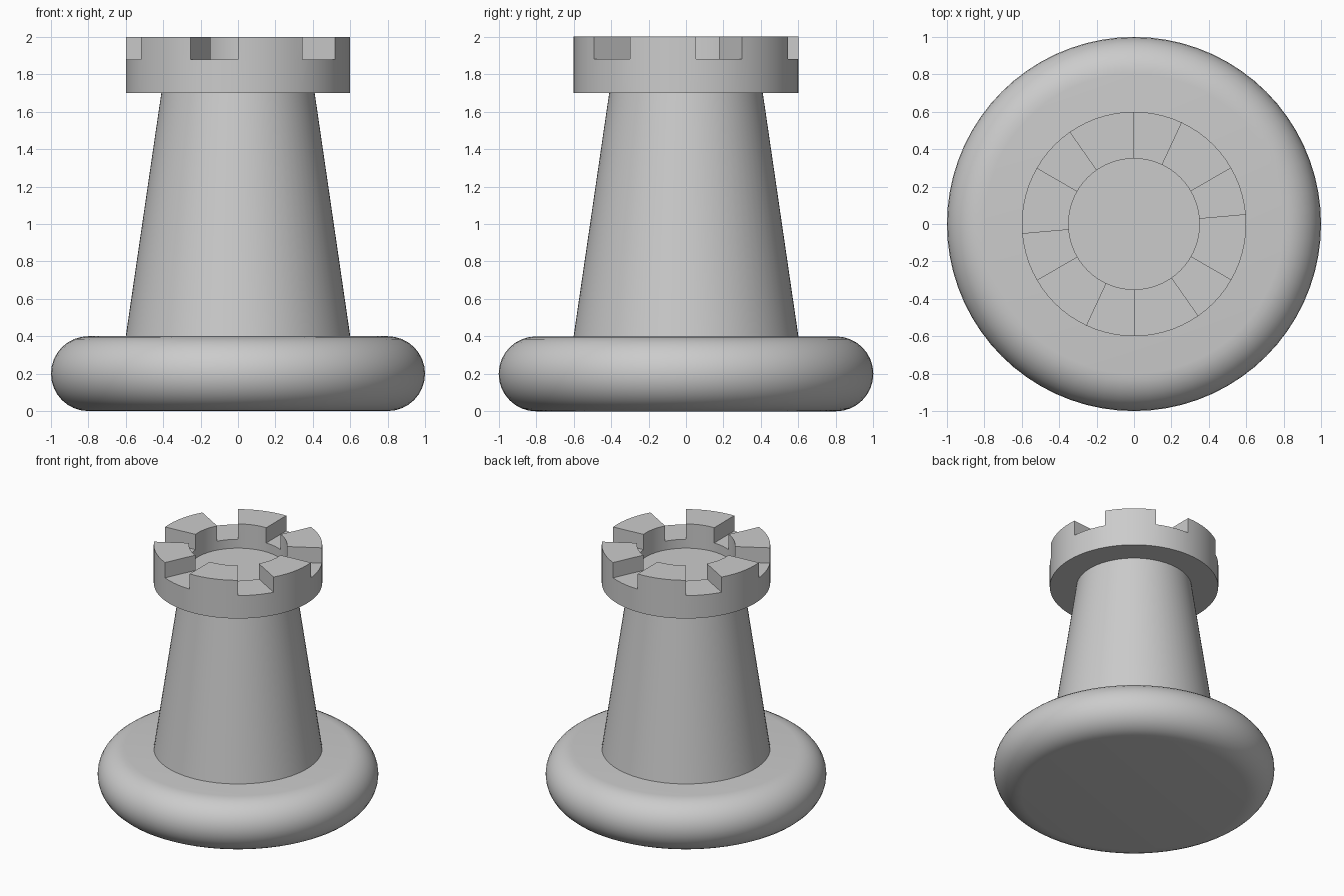
import bpy, bmesh, math

if "Cube" in bpy.data.objects:
    bpy.data.objects.remove(bpy.data.objects["Cube"])

SIDES = 72  # 5 degree steps

stone = bpy.data.materials.new("grey_stone")
stone.diffuse_color = (0.6, 0.6, 0.6, 1)
stone.use_nodes = True
stone.node_tree.nodes["Principled BSDF"].inputs["Base Color"].default_value = stone.diffuse_color


def pt(r, deg, z):
    a = math.radians(deg)
    return (r * math.cos(a), r * math.sin(a), z)


def finish(name, bm):
    bmesh.ops.remove_doubles(bm, verts=bm.verts[:], dist=1e-5)
    bmesh.ops.recalc_face_normals(bm, faces=bm.faces[:])
    me = bpy.data.meshes.new(name)
    bm.to_mesh(me)
    bm.free()
    me.materials.append(stone)
    me.shade_smooth()
    me.set_sharp_from_angle(angle=math.radians(30))
    ob = bpy.data.objects.new(name, me)
    bpy.context.collection.objects.link(ob)


def face(bm, pts):
    bm.faces.new([bm.verts.new(p) for p in pts])


def disc(bm, r, z):
    face(bm, [pt(r, i * 360 / SIDES, z) for i in range(SIDES)])


def band(bm, a, b, d0, d1):
    # quad between two profile points over one angular step
    face(bm, [pt(a[0], d0, a[1]), pt(a[0], d1, a[1]),
              pt(b[0], d1, b[1]), pt(b[0], d0, b[1])])


def lathe(name, profile):
    bm = bmesh.new()
    step = 360 / SIDES
    for i in range(SIDES):
        for a, b in zip(profile, profile[1:]):
            band(bm, a, b, i * step, (i + 1) * step)
    disc(bm, *profile[0])
    disc(bm, *profile[-1])
    finish(name, bm)


# Rounded base
arc = [math.radians(-90 + 180 * i / 16) for i in range(17)]
lathe("base", [(0.8 + 0.2 * math.cos(t), 0.2 + 0.2 * math.sin(t)) for t in arc])

# Tapered tower
lathe("tower", [(0.6, 0.4), (0.41, 1.7)])

# Crown: ring with sunken floor, six merlons and 25 degree notches
RO, RI, BOTTOM, FLOOR, NOTCH, TOP = 0.6, 0.35, 1.7, 1.81, 1.88, 2.0
bm = bmesh.new()
disc(bm, RO, BOTTOM)
disc(bm, RI, FLOOR)
# underside and floor are capped; walls go round step by step
for d in range(0, 360, 5):
    e = d + 5
    notch = 5 <= d % 60 < 30
    band(bm, (RO, BOTTOM), (RO, NOTCH), d, e)
    band(bm, (RI, FLOOR), (RI, NOTCH), d, e)
    if not notch:
        band(bm, (RO, NOTCH), (RO, TOP), d, e)
        band(bm, (RI, NOTCH), (RI, TOP), d, e)
    h = NOTCH if notch else TOP
    band(bm, (RO, h), (RI, h), d, e)
    # radial walls at the notch edges
    if d % 60 in (5, 30):
        face(bm, [pt(RI, d, NOTCH), pt(RO, d, NOTCH), pt(RO, d, TOP), pt(RI, d, TOP)])
finish("crown", bm)
